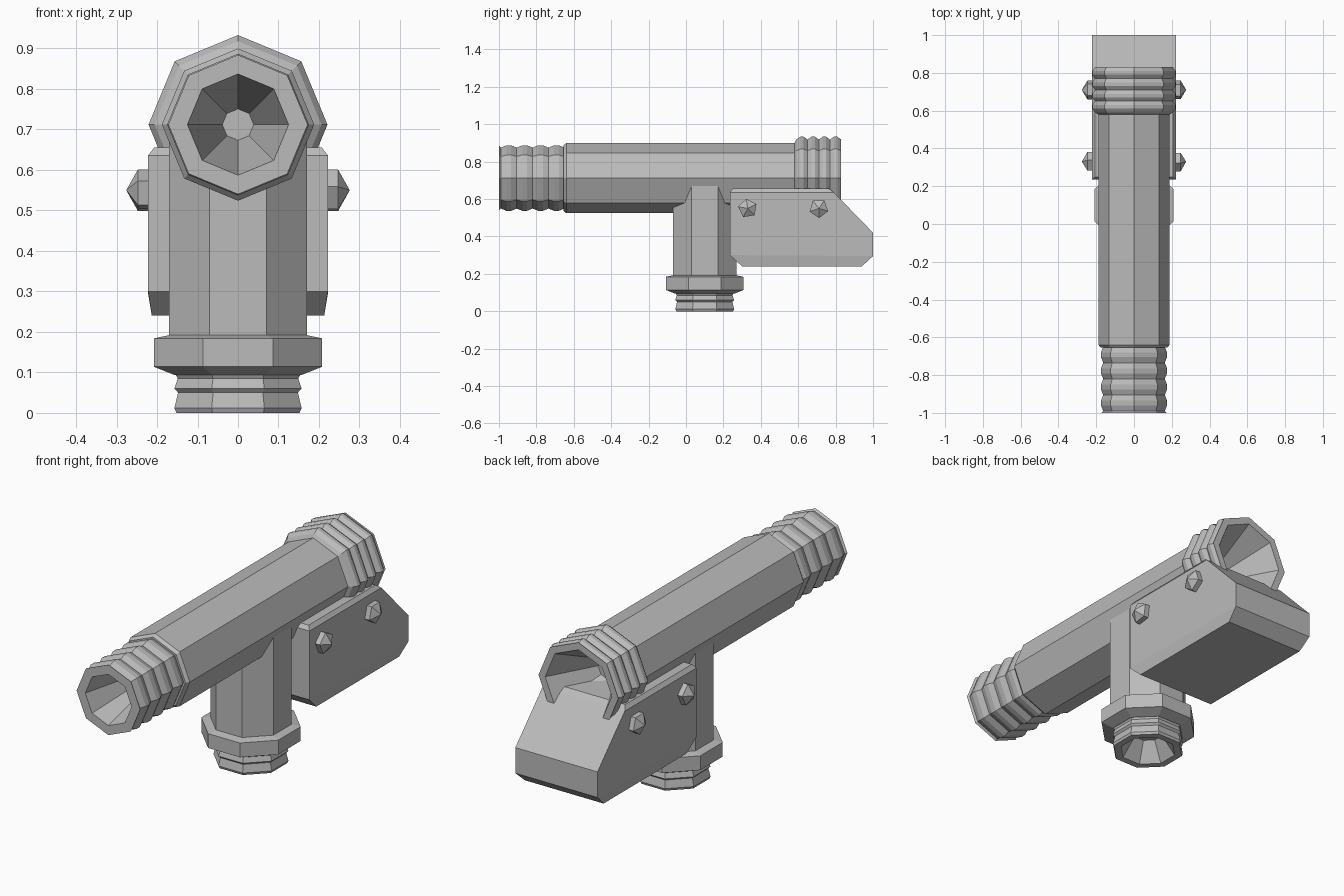
import bpy, bmesh, math
from mathutils import Matrix, Vector

old = bpy.data.objects.get("Cube")
if old:
    bpy.data.objects.remove(old, do_unlink=True)

# Single metal colour
metal = bpy.data.materials.new("grey_metal")
metal.use_nodes = True
metal.diffuse_color = (0.5, 0.5, 0.5, 1)
metal.node_tree.nodes["Principled BSDF"].inputs["Base Color"].default_value = (0.5, 0.5, 0.5, 1)


def finish(name, bm):
    bmesh.ops.recalc_face_normals(bm, faces=bm.faces)
    mesh = bpy.data.meshes.new(name)
    bm.to_mesh(mesh)
    bm.free()
    mesh.materials.append(metal)
    obj = bpy.data.objects.new(name, mesh)
    bpy.context.collection.objects.link(obj)
    return obj


def lathe(name, profile, matrix, sides=8, turn=0.0):
    """Spin (radius, height) points about local z; radius 0 makes a pole."""
    bm = bmesh.new()
    rings = []
    for r, h in profile:
        count = 1 if r == 0 else sides
        rings.append([bm.verts.new(matrix @ Vector((
            r * math.cos(turn + math.tau * i / sides),
            r * math.sin(turn + math.tau * i / sides), h))) for i in range(count)])
    for a, b in zip(rings, rings[1:]):
        for i in range(sides):
            j = (i + 1) % sides
            quad = [a[i % len(a)], a[j % len(a)], b[j % len(b)], b[i % len(b)]]
            bm.faces.new(list(dict.fromkeys(quad)))
    return finish(name, bm)


def ripples(start, end, waves, high, low):
    """Corrugated profile: short crests with valleys between."""
    step = (end - start) / waves
    points = []
    for i in range(waves):
        h = start + i * step
        points += [(low, h), (high, h + step * 0.35), (high, h + step * 0.65)]
    return points + [(low, end)]


# Long horizontal tube: corrugated muzzle, octagonal body, corrugated collar
along_y = Matrix.Translation((0, 0, 0.712)) @ Matrix.Rotation(-math.pi / 2, 4, 'X')

lathe("muzzle", [(0, -0.5), (0.125, -1), (0.172, -1)]
      + ripples(-0.99, -0.65, 4, 0.175, 0.163) + [(0, -0.64)], along_y)
lathe("barrel_body", [(0, -0.655), (0.175, -0.655), (0.188, -0.64), (0.188, 0.6), (0, 0.6)], along_y)
lathe("rear_collar", [(0, 0.58), (0.188, 0.58)]
      + ripples(0.59, 0.83, 4, 0.221, 0.206) + [(0.216, 0.83), (0.18, 0.83), (0, 0.5)], along_y)

# Vertical stem with flange and threaded foot, flats facing the axes
stem_place = Matrix.Translation((0, 0.1, 0))
flat = 1 / math.cos(math.pi / 8)


def upright(name, profile):
    return lathe(name, [(r * flat, h) for r, h in profile], stem_place, turn=math.pi / 8)


upright("stem", [(0, 0.17), (0.17, 0.17), (0.17, 0.7), (0, 0.7)])
upright("flange", [(0, 0.094), (0.158, 0.094), (0.208, 0.114), (0.208, 0.184), (0.17, 0.192), (0, 0.192)])
upright("threaded_foot", [(0, 0.2), (0.12, 0), (0.152, 0), (0.157, 0.012), (0.148, 0.05),
                          (0.157, 0.06), (0.149, 0.085), (0.157, 0.1), (0, 0.1)])

# Housing block: side profile as (y, z, half width)
outline = [(0.235, 0.30, 0.222), (0.30, 0.24, 0.213), (0.94, 0.24, 0.213), (1.0, 0.295, 0.222),
           (1.0, 0.42, 0.222), (0.79, 0.636, 0.222), (0.765, 0.655, 0.207),
           (0.25, 0.655, 0.207), (0.235, 0.636, 0.222)]
bm = bmesh.new()
sides = [[bm.verts.new((s * w, y, z)) for y, z, w in outline] for s in (-1, 1)]
for i in range(len(outline)):
    j = (i + 1) % len(outline)
    bm.faces.new((sides[0][i], sides[0][j], sides[1][j], sides[1][i]))
for v in sides:
    bm.faces.new((v[0], v[3], v[4], v[5], v[8]))
    bm.faces.new((v[0], v[1], v[2], v[3]))
    bm.faces.new((v[5], v[6], v[7], v[8]))
finish("housing", bm)

# Pointed five-sided bolts on both sides of the housing
for side, label in ((1, "left"), (-1, "right")):
    for y, turn, spot in ((0.33, 0.15, "front"), (0.71, 0.65, "rear")):
        place = Matrix.Translation((0, y, 0.55)) @ Matrix.Rotation(side * math.pi / 2, 4, 'Y')
        lathe(f"{label}_{spot}_bolt", [(0, 0.2), (0.052, 0.2), (0.052, 0.247), (0, 0.276)],
              place, sides=5, turn=turn + (math.pi if side > 0 else 0))
